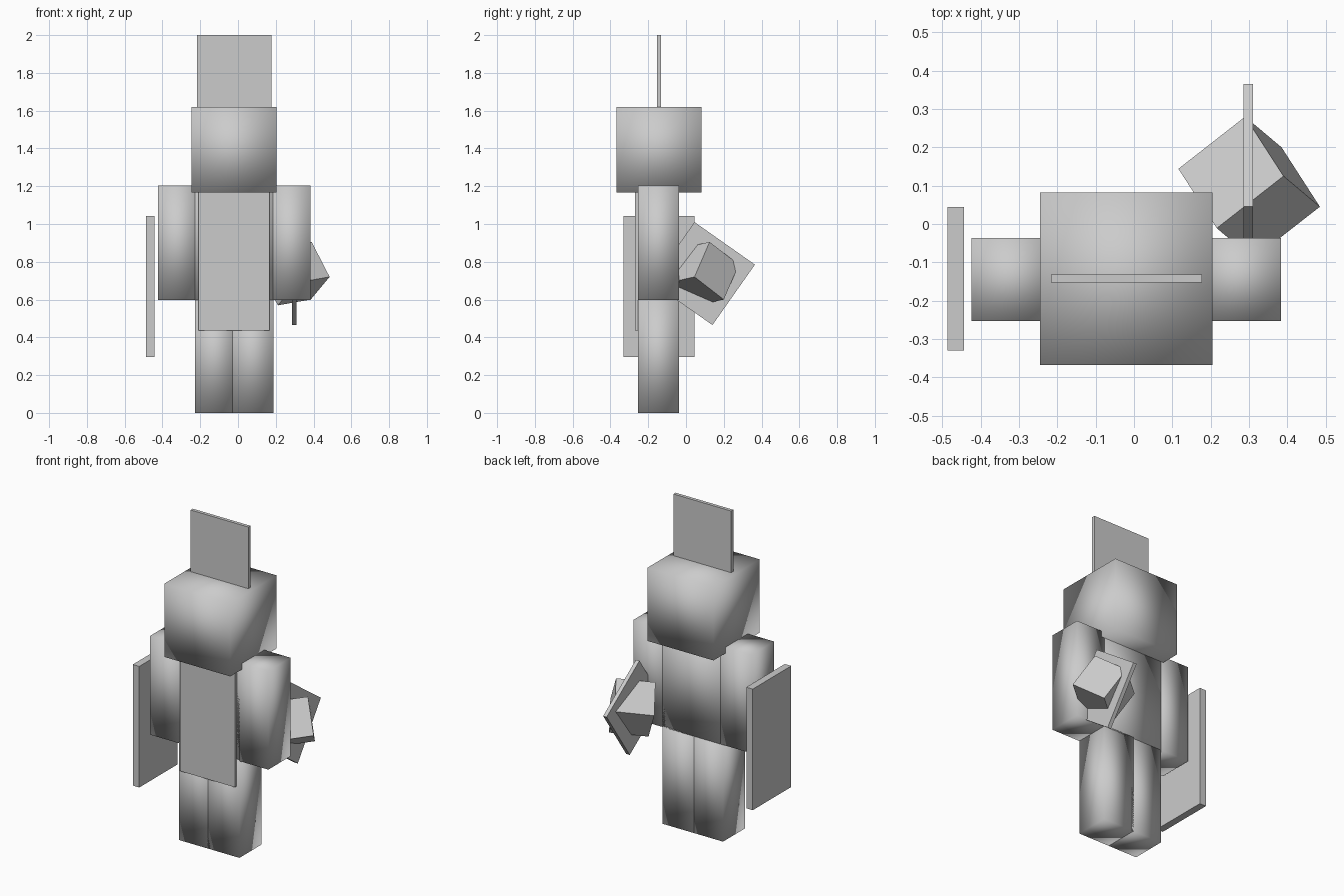
import bpy
from mathutils import Matrix, Vector

if "Cube" in bpy.data.objects:
    bpy.data.objects.remove(bpy.data.objects["Cube"])

grey = bpy.data.materials.new("plain grey")
grey.diffuse_color = (0.6, 0.6, 0.6, 1)
grey.use_nodes = True
grey.node_tree.nodes["Principled BSDF"].inputs["Base Color"].default_value = grey.diffuse_color


def block(name, matrix, smooth=False):
    """Unit cube placed by a matrix."""
    bpy.ops.mesh.primitive_cube_add(size=1)
    ob = bpy.context.object
    ob.name = ob.data.name = name
    ob.data.transform(matrix)
    ob.data.materials.append(grey)
    for p in ob.data.polygons:
        p.use_smooth = smooth
    return ob


def box(name, x, y, z, smooth=False):
    """Axis-aligned box from its (min, max) extents."""
    ext = (x, y, z)
    loc = Matrix.Translation([(a + b) / 2 for a, b in ext])
    return block(name, loc @ Matrix.Diagonal([b - a for a, b in ext] + [1]), smooth)


CX = -0.02                # figure's centre line
DEPTH = (-0.253, -0.037)  # depth of body and limbs

# Figure: smooth-shaded blocks
box("head", (CX - 0.225, CX + 0.225), (-0.368, 0.082), (1.168, 1.62), True)
box("body", (CX - 0.208, CX + 0.206), DEPTH, (0.597, 1.205), True)
for side, s in (("left", 1), ("right", -1)):
    arm = sorted((CX + s * 0.19, CX + s * 0.404))
    leg = sorted((CX - s * 0.008, CX + s * 0.207))
    box(side + "_arm", arm, DEPTH, (0.597, 1.205), True)
    box(side + "_leg", leg, DEPTH, (0.0, 0.605), True)

# Thin plates: crest, tabard, shield
box("crest", (-0.216, 0.178), (-0.153, -0.132), (1.61, 2.0))
box("tabard", (-0.208, 0.168), (-0.27, -0.25), (0.437, 1.19))
box("shield", (-0.487, -0.443), (-0.33, 0.045), (0.295, 1.042))

# Square tool blade held in the hand, tilted about x
block("tool_blade", Matrix.Translation((0.298, 0.0925, 0.7375))
      @ Matrix.Rotation(-0.613, 4, 'X') @ Matrix.Diagonal((0.024, 0.391, 0.391, 1)))

# Tumbled cube around the blade: one corner and its three edge directions
corner = Vector((0.485, 0.045, 0.72))
u = Vector((-0.095, 0.080, 0.185))
v = Vector((-0.100, 0.155, -0.120))
w = u.cross(v).normalized() * 0.223
m = Matrix((u, v, w)).transposed().to_4x4()
m.translation = corner + (u + v + w) / 2
block("tool_cube", m)
